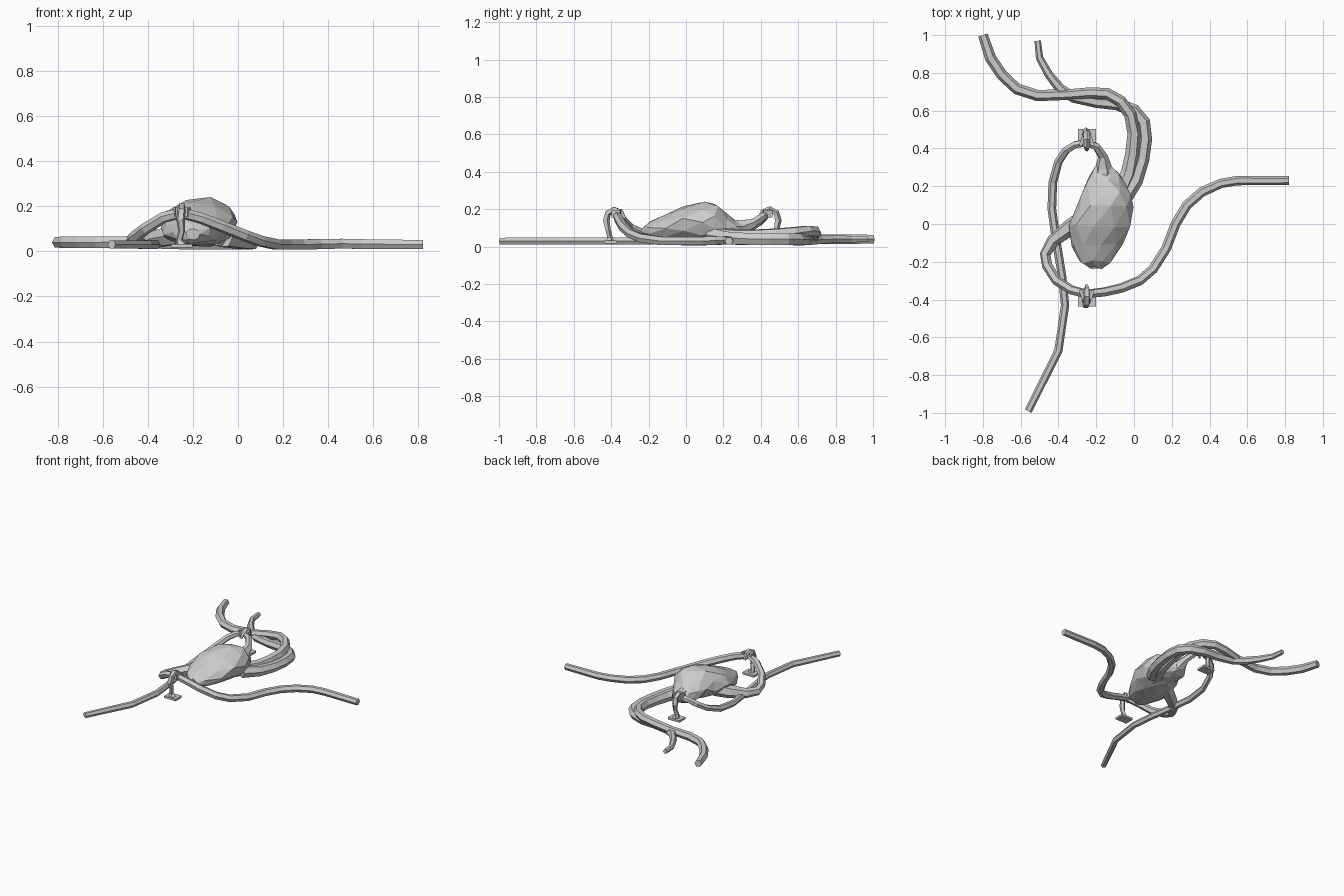
import bpy, bmesh, math, random
from mathutils import Vector, Matrix

random.seed(4)
CM = 0.01  # coordinates below are in hundredths of a unit

cube = bpy.data.objects.get("Cube")
if cube:
    bpy.data.objects.remove(cube, do_unlink=True)


def add_object(name, bm):
    bmesh.ops.recalc_face_normals(bm, faces=bm.faces)
    mesh = bpy.data.meshes.new(name)
    bm.to_mesh(mesh)
    bm.free()
    obj = bpy.data.objects.new(name, mesh)
    bpy.context.collection.objects.link(obj)
    return obj


def tube(name, path, sides=6):
    """Faceted tube through (x, y, z, radius) points."""
    bm = bmesh.new()
    points = [Vector(p[:3]) * CM for p in path]
    rings = []
    for i, point in enumerate(points):
        ahead = points[min(i + 1, len(points) - 1)]
        behind = points[max(i - 1, 0)]
        along = (ahead - behind).normalized()
        if i == 0:
            side = along.cross(Vector((0, 0, 1)))
            if side.length < 0.1:
                side = Vector((1, 0, 0))
        side = (side - along * side.dot(along)).normalized()
        up = side.cross(along)
        ring = []
        for k in range(sides):
            a = math.tau * k / sides
            offset = side * math.cos(a) + up * math.sin(a)
            ring.append(bm.verts.new(point + offset * path[i][3] * CM))
        rings.append(ring)
    for a, b in zip(rings, rings[1:]):
        for k in range(sides):
            n = (k + 1) % sides
            bm.faces.new((a[k], a[n], b[n], b[k]))
    bm.faces.new(rings[0])
    bm.faces.new(rings[-1])
    bmesh.ops.triangulate(bm, faces=[f for f in bm.faces if len(f.verts) == 4])
    return add_object(name, bm)


def box(name, centre, size, tilt=0):
    bm = bmesh.new()
    bmesh.ops.create_cube(bm, size=1)
    bm.transform(Matrix.Translation(Vector(centre) * CM)
                 @ Matrix.Rotation(tilt, 4, "Z")
                 @ Matrix.Diagonal((*(Vector(size) * CM), 1)))
    return add_object(name, bm)


# Lumpy body: rings of (y, x centre, half width, top, bottom)
sections = [(-23, -20, 3, 10, 5), (-20, -20.5, 8, 13.5, 3.5),
            (-11, -20, 13, 17, 2.5), (-1, -18.5, 16, 21.5, 2),
            (9, -15, 15, 24, 2), (16, -14, 13, 23, 2.5),
            (22, -15, 10, 17, 3), (27, -16, 7.5, 14, 4),
            (31, -16, 4, 12, 6)]
SIDES = 9
bm = bmesh.new()
rings = []
for i, (y, x, half, top, bottom) in enumerate(sections):
    ring = []
    for k in range(SIDES):
        a = math.tau * (k + 0.5 * (i % 2)) / SIDES
        r = random.uniform(0.96, 1.09)
        ring.append(bm.verts.new(Vector((
            x + half * r * math.cos(a),
            y + random.uniform(-1, 1),
            (top + bottom) / 2 + (top - bottom) / 2 * min(r, 1.02) * math.sin(a))) * CM))
    rings.append(ring)
for i, (a, b) in enumerate(zip(rings, rings[1:])):
    for k in range(SIDES):
        n = (k + 1) % SIDES
        if i % 2:
            bm.faces.new((a[k], a[n], b[n]))
            bm.faces.new((a[k], b[n], b[k]))
        else:
            bm.faces.new((a[k], a[n], b[k]))
            bm.faces.new((a[n], b[n], b[k]))
bm.faces.new(rings[0])
bm.faces.new(rings[-1])
add_object("body", bm)

# Four trailing tendrils
tube("left_tendril", [
    (82, 23, 3, 2.3), (55, 23, 3.2, 2.5), (46, 21.5, 3.4, 2.5),
    (36, 17, 3.2, 2.6), (28, 10, 3, 2.6), (22, 0, 3, 2.6),
    (17, -13, 3, 2.6), (10, -24, 4.5, 2.6), (3, -30, 7, 2.6),
    (-7, -34, 11, 2.6), (-16, -36, 14.5, 2.5), (-25, -37, 17, 2.4),
    (-33, -35, 15, 2.5), (-41, -30, 10, 2.6), (-46, -22, 6, 2.8),
    (-47, -16, 4.5, 3), (-43, -9, 4.5, 3.4), (-34, -2, 6, 4.5),
    (-26, 3, 8, 5)])
tube("front_tendril", [
    (-56, -99, 3, 2), (-40, -67, 3, 2.2), (-36.5, -43, 3, 2.2),
    (-38, -28, 3, 2.2), (-41, -10, 3.2, 2.3), (-43.5, 8, 3.5, 2.3),
    (-43, 22, 5, 2.3), (-40, 33, 9, 2.2), (-36, 39, 13, 2.2),
    (-31, 42, 16, 2.1), (-25, 43, 17.5, 2), (-20, 41, 16, 2.2),
    (-16.5, 36, 12.5, 2.6), (-16, 30, 10, 4.5), (-16, 24, 9, 6)])
tube("back_outer_tendril", [
    (-80, 100, 4, 2.6), (-76, 88, 4, 3), (-70, 79, 4, 3),
    (-62, 71.5, 4, 3), (-51, 68, 4, 3), (-35, 68.5, 5, 2.8),
    (-23, 69.5, 7, 2.9), (-14, 69, 8.2, 3), (-7, 65, 8.4, 3.1),
    (-2, 58, 7.5, 3.3), (0, 48, 6.5, 3.5), (-1, 37, 5.8, 3.7),
    (-3, 27, 5.5, 4), (-7, 18, 6, 4.5), (-11, 10, 7, 5)])
tube("back_inner_tendril", [
    (-51, 97, 4, 1.7), (-50, 88, 4, 2), (-45, 79, 4, 2.3),
    (-39, 71.5, 3.8, 2.7), (-32, 67, 3.5, 2.8), (-20, 64.5, 3.4, 3),
    (-9, 63.5, 3.6, 3.3), (0, 60, 3.8, 3.5), (5, 54, 4, 3.6),
    (6, 45, 4, 3.6), (4.5, 34, 4, 3.6), (1, 23, 4.5, 3.8),
    (-6, 13, 6, 4.5)])

# Mirrored pair of hooked stands carrying the raised tendrils
for name, s in (("front", -1), ("back", 1)):
    def place(x, y, z):
        return (x, 3.2 + s * y, z)

    box(name + "_stand_foot", place(-25, 43.5, 2.5), (9.5, 7, 1.5))
    tube(name + "_stand_post", [
        (*place(-25, 44, 2.5), 2.6), (*place(-26, 44, 5), 1.6),
        (*place(-25, 45, 9), 1.5), (*place(-25.5, 46, 14), 2),
        (*place(-25, 45, 18), 1.8), (*place(-25, 41.5, 19.8), 1.8),
        (*place(-25, 38, 18.5), 1.6), (*place(-25, 36, 15), 1)], sides=5)
    for dx in (-2.6, 2.6):
        box(name + "_stand_jaw", place(-25 + dx, 40.5, 17.5),
            (1.6, 5, 4), tilt=s * dx * 0.12)
